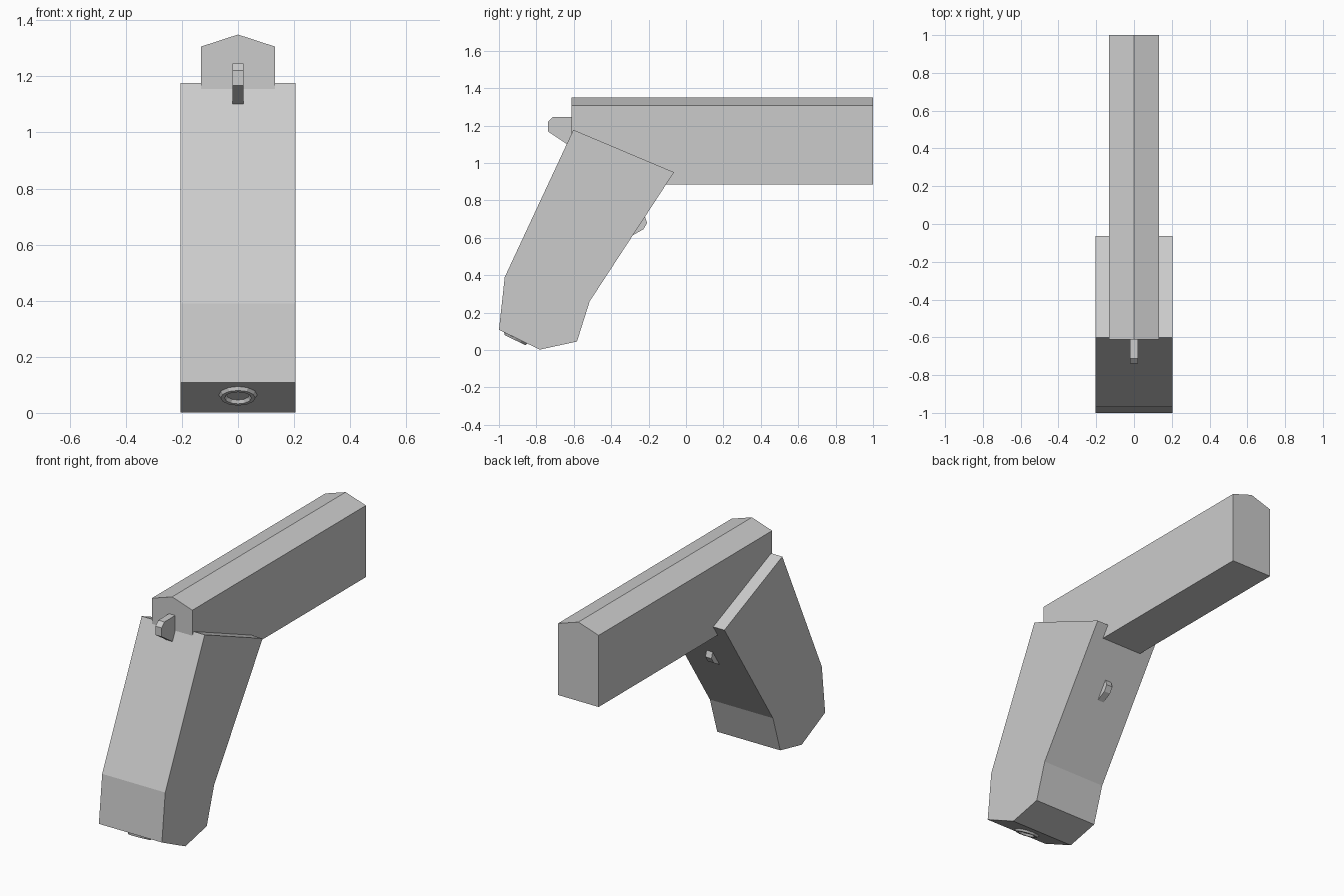
import bpy, bmesh, math
from mathutils import Matrix

if "Cube" in bpy.data.objects:
    bpy.data.objects.remove(bpy.data.objects["Cube"])


def prism(name, profile, to_3d, lo, hi):
    """Extrude a 2D profile between two depths."""
    bm = bmesh.new()
    face = bm.faces.new([bm.verts.new(to_3d(a, b, lo)) for a, b in profile])
    res = bmesh.ops.extrude_face_region(bm, geom=[face])
    shift = [q - p for p, q in zip(to_3d(0, 0, lo), to_3d(0, 0, hi))]
    verts = [v for v in res["geom"] if isinstance(v, bmesh.types.BMVert)]
    bmesh.ops.translate(bm, vec=shift, verts=verts)
    bmesh.ops.recalc_face_normals(bm, faces=bm.faces)
    mesh = bpy.data.meshes.new(name)
    bm.to_mesh(mesh)
    bm.free()
    ob = bpy.data.objects.new(name, mesh)
    bpy.context.collection.objects.link(ob)
    return ob


def side_part(name, profile, half_width):
    """Side (y, z) outline extruded symmetrically across x."""
    return prism(name, profile, lambda y, z, x: (x, y, z), -half_width, half_width)


# Barrel: house-shaped section running along y
prism("barrel",
      [(-0.132, 0.885), (0.132, 0.885), (0.132, 1.306), (0, 1.349), (-0.132, 1.306)],
      lambda x, z, y: (x, y, z), -0.612, 1.0)

# Slanted grip
side_part("grip",
          [(-0.602, 1.177), (-0.064, 0.95), (-0.515, 0.26), (-0.583, 0.045),
           (-0.782, 0.002), (-1.0, 0.108), (-0.969, 0.39)], 0.205)

# Hammer behind the barrel
side_part("hammer",
          [(-0.55, 1.245), (-0.712, 1.245), (-0.738, 1.22), (-0.738, 1.168),
           (-0.636, 1.1), (-0.55, 1.1)], 0.02)

# Trigger stub on the front of the grip
side_part("trigger",
          [(-0.24, 0.75), (-0.218, 0.71), (-0.208, 0.678), (-0.228, 0.645),
           (-0.284, 0.614), (-0.32, 0.65)], 0.02)

# Small flat loop half sunk into the sloping butt
bpy.ops.mesh.primitive_torus_add(major_segments=12, minor_segments=6,
                                 major_radius=0.055, minor_radius=0.014)
loop = bpy.context.object
loop.name = "butt_loop"
loop.matrix_world = (Matrix.Translation((0, -0.91, 0.064))
                     @ Matrix.Rotation(math.atan2(-0.106, 0.218), 4, "X"))
